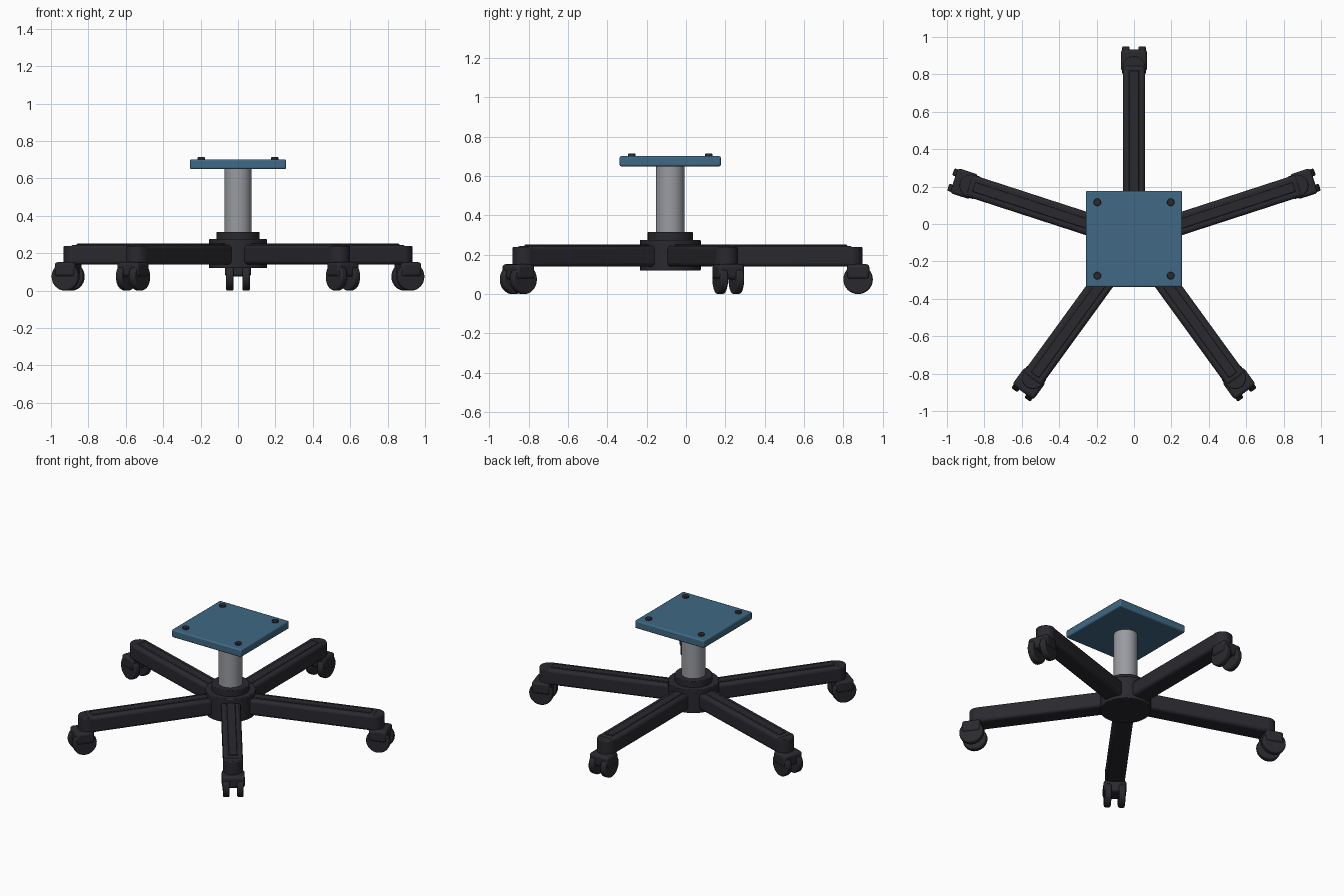
import bpy, bmesh, math
from mathutils import Matrix, Vector

if "Cube" in bpy.data.objects:
    bpy.data.objects.remove(bpy.data.objects["Cube"])

CENTRE = Vector((0, -0.08, 0))


def material(name, rgb):
    m = bpy.data.materials.new(name)
    m.diffuse_color = (*rgb, 1)
    m.use_nodes = True
    m.node_tree.nodes["Principled BSDF"].inputs["Base Color"].default_value = m.diffuse_color
    return m


BLACK = material("black plastic", (0.022, 0.022, 0.028))
STEEL = material("grey steel", (0.32, 0.33, 0.36))
BLUE = material("blue plate", (0.05, 0.14, 0.23))


def finish(name, bm, mat, bevel, angle, segments):
    me = bpy.data.meshes.new(name)
    bm.to_mesh(me)
    bm.free()
    me.materials.append(mat)
    ob = bpy.data.objects.new(name, me)
    bpy.context.collection.objects.link(ob)
    ob.matrix_world = Matrix.Translation(CENTRE) @ Matrix.Rotation(angle, 4, 'Z')
    if bevel:
        mod = ob.modifiers.new("bevel", 'BEVEL')
        mod.width = bevel
        mod.segments = segments
        mod.limit_method = 'ANGLE'
        mod.angle_limit = math.radians(40)
    bpy.ops.object.select_all(action='DESELECT')
    ob.select_set(True)
    bpy.context.view_layer.objects.active = ob
    bpy.ops.object.shade_smooth_by_angle(angle=math.radians(35))
    return ob


def box(name, lo, hi, mat, bevel=0.0, angle=0.0, segments=2):
    bm = bmesh.new()
    lo, hi = Vector(lo), Vector(hi)
    size = hi - lo
    bmesh.ops.create_cube(bm, size=1, matrix=Matrix.Translation((lo + hi) / 2)
                          @ Matrix.Diagonal((*size, 1)))
    return finish(name, bm, mat, bevel, angle, segments)


def cylinder(name, centre, radius, depth, mat, axis='Z', bevel=0.0, angle=0.0, sides=40):
    bm = bmesh.new()
    turn = Matrix.Rotation(math.pi / 2, 4, 'X') if axis == 'Y' else Matrix()
    bmesh.ops.create_cone(bm, cap_ends=True, segments=sides, radius1=radius,
                          radius2=radius, depth=depth,
                          matrix=Matrix.Translation(centre) @ turn)
    return finish(name, bm, mat, bevel, angle, 2)


# central hub, collar and lift column
cylinder("hub", (0, 0, 0.1975), 0.155, 0.155, BLACK, bevel=0.004)
cylinder("hub_collar", (0, 0, 0.29), 0.115, 0.05, BLACK, bevel=0.004)
cylinder("lift_column", (0, 0, 0.48), 0.073, 0.36, STEEL)

# mounting plate with four bolts
box("seat_plate", (-0.257, -0.257, 0.65), (0.257, 0.257, 0.702), BLUE, bevel=0.008)
for i, (sx, sy) in enumerate([(-1, -1), (1, -1), (1, 1), (-1, 1)]):
    cylinder(f"plate_bolt_{i + 1}", (sx * 0.196, sy * 0.196, 0.703), 0.02, 0.022,
             BLACK, bevel=0.004, sides=20)

# five legs, each with a ridge, socket and twin-wheel caster (built along local x)
for i in range(5):
    a = math.radians(90 + 72 * i)
    n = i + 1
    box(f"leg_{n}", (0.06, -0.06, 0.14), (0.93, 0.06, 0.245), BLACK, 0.018, a, 3)
    box(f"leg_ridge_{n}", (0.10, -0.026, 0.20), (0.90, 0.026, 0.251), BLACK, 0.004, a)
    cylinder(f"leg_socket_{n}", (0.918, 0, 0.19), 0.06, 0.1, BLACK, bevel=0.006, angle=a)
    cylinder(f"caster_stem_{n}", (0.94, 0, 0.125), 0.03, 0.08, BLACK, angle=a, sides=20)
    box(f"caster_hood_{n}", (0.898, -0.07, 0.075), (1.012, 0.07, 0.152),
        BLACK, 0.016, a, 3)
    for side, s in (("left", 1), ("right", -1)):
        cylinder(f"caster_wheel_{side}_{n}", (0.955, s * 0.043, 0.075), 0.075, 0.04,
                 BLACK, axis='Y', bevel=0.008, angle=a, sides=32)
